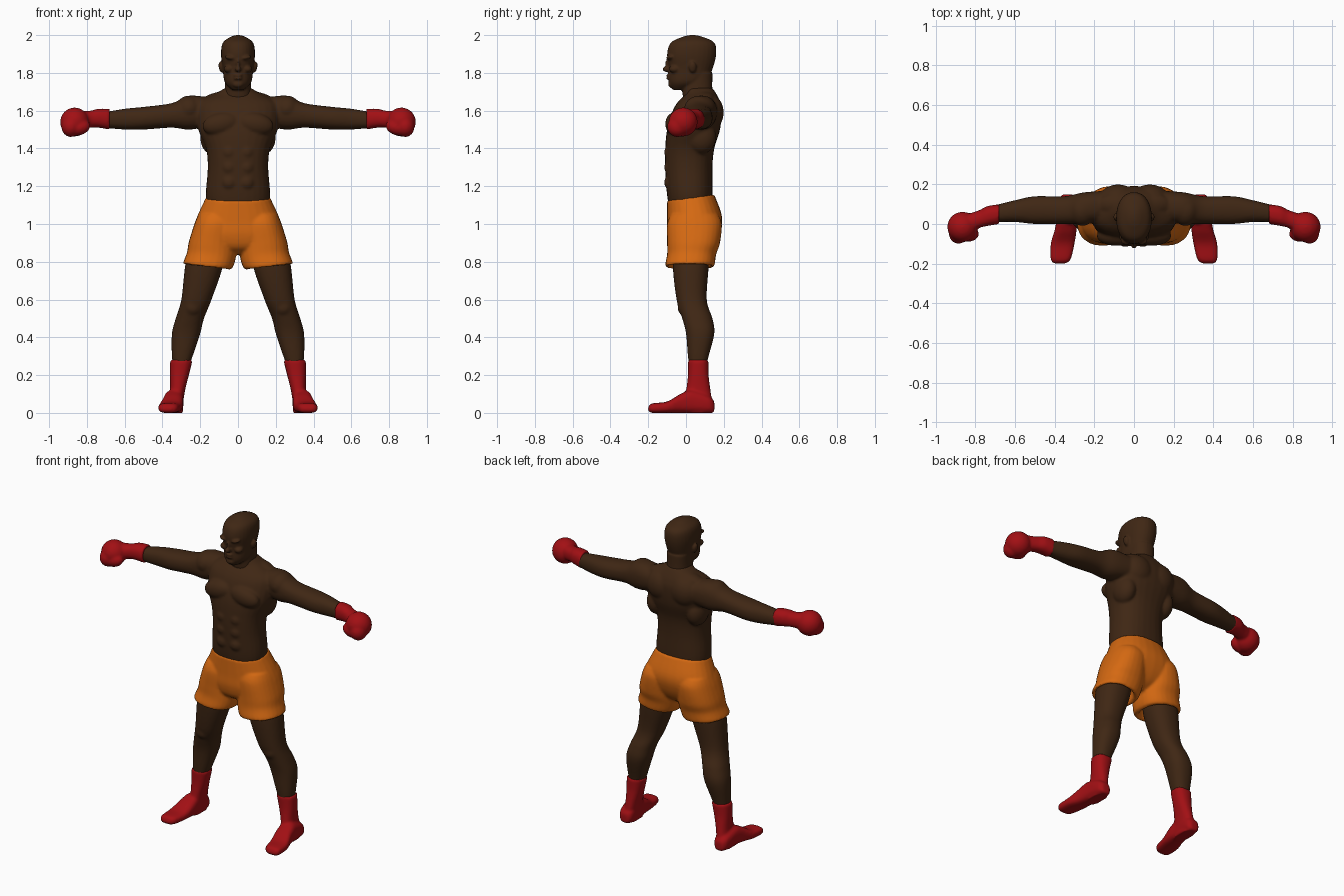
import bpy, bmesh, math
from mathutils import Matrix, Vector

default_cube = bpy.data.objects.get("Cube")
if default_cube:
    bpy.data.objects.remove(default_cube, do_unlink=True)

LEVEL = Vector((0, 0))


def make_material(name, color):
    material = bpy.data.materials.new(name)
    material.use_nodes = True
    material.diffuse_color = (*color, 1)
    shader = material.node_tree.nodes["Principled BSDF"]
    shader.inputs["Base Color"].default_value = (*color, 1)
    shader.inputs["Roughness"].default_value = 0.7
    return material


def catmull_rom(before, start, end, after, t):
    """Blend two neighbouring rings smoothly."""
    return [b + t / 2 * (c - a + t * (2 * a - 5 * b + 4 * c - d + t * (3 * (b - c) + d - a)))
            for a, b, c, d in zip(before, start, end, after)]


def refine(rings, steps=6):
    result = []
    last = len(rings) - 1
    for i in range(last):
        before, after = rings[max(i - 1, 0)], rings[min(i + 2, last)]
        for step in range(steps):
            result.append(catmull_rom(before, rings[i], rings[i + 1], after, step / steps))
    return result + [rings[last]]


def superellipse(power, count=28):
    """Unit cross-section, squarer for higher powers."""
    points = []
    for k in range(count):
        angle = math.tau * k / count
        points.append([math.copysign(abs(f(angle)) ** (2 / power), f(angle))
                       for f in (math.cos, math.sin)])
    return points


def sides(mirror):
    return (1, -1) if mirror else (1,)


def loft(bm, axis, rings, power=2.3, mirror=True, tilt_start=LEVEL, tilt_end=LEVEL):
    """Skin rings of (position, low, high, low, high); the ring plane tilts gradually."""
    names = [axis] + [name for name in "xyz" if name != axis]
    section = superellipse(power)
    rows = refine(rings)
    for side in sides(mirror):
        loops = []
        for index, (position, a_low, a_high, b_low, b_high) in enumerate(rows):
            tilt = tilt_start.lerp(tilt_end, index / len(rows))
            loop = []
            for u, v in section:
                offset = Vector((u * (a_high - a_low), v * (b_high - b_low))) / 2
                place = (position + tilt.dot(offset),
                         offset.x + (a_low + a_high) / 2,
                         offset.y + (b_low + b_high) / 2)
                point = Vector()
                for name, value in zip(names, place):
                    setattr(point, name, value)
                point.x *= side
                loop.append(bm.verts.new(point))
            loops.append(loop)
        for lower, upper in zip(loops, loops[1:]):
            for k in range(len(section)):
                bm.faces.new((lower[k - 1], lower[k], upper[k], upper[k - 1]))
        bm.faces.new(loops[0])
        bm.faces.new(loops[-1])


def trunk(bm, rings, **options):
    """Loft symmetric rings of (height, half width, front, back)."""
    full = [(z, -width, width, front, back) for z, width, front, back in rings]
    loft(bm, "z", full, mirror=False, **options)


def blob(bm, center, radii, mirror=True, turn=0):
    """Rounded mass for a muscle or a facial feature."""
    for side in sides(mirror):
        x, y, z = center
        matrix = (Matrix.Translation((x * side, y, z))
                  @ Matrix.Rotation(turn * side, 4, "Y")
                  @ Matrix.Diagonal((*radii, 1)))
        bmesh.ops.create_icosphere(bm, subdivisions=3, radius=1, matrix=matrix)


def finish(bm, name, material, voxel=0.008, smoothing=4):
    """Fuse the overlapping volumes into one smooth skin."""
    bmesh.ops.recalc_face_normals(bm, faces=bm.faces[:])
    mesh = bpy.data.meshes.new(name)
    bm.to_mesh(mesh)
    bm.free()
    mesh.materials.append(material)
    part = bpy.data.objects.new(name, mesh)
    bpy.context.collection.objects.link(part)
    fuse = part.modifiers.new("fuse", "REMESH")
    fuse.mode = "VOXEL"
    fuse.voxel_size = voxel
    fuse.use_smooth_shade = True
    soften = part.modifiers.new("soften", "SMOOTH")
    soften.factor = 0.5
    soften.iterations = smoothing


skin = make_material("dark brown skin", (0.05, 0.02, 0.007))
red = make_material("red leather", (0.36, 0.005, 0.007))
orange = make_material("orange satin", (0.66, 0.14, 0.006))

# Head and neck
bm = bmesh.new()
trunk(bm, [(1.71, .03, -.07, 0), (1.75, .07, -.09, .1), (1.82, .08, -.09, .14),
           (1.9, .09, -.1, .16), (1.96, .08, -.08, .15), (1.99, .04, -.02, .09),
           (2, .01, .02, .05)], power=2.2)
trunk(bm, [(1.6, .09, 0, .15), (1.7, .07, -.02, .14), (1.8, .07, -.02, .14)])
blob(bm, center=(0, -.1, 1.82), radii=(.016, .025, .016), mirror=False)    # nose tip
blob(bm, center=(0, -.09, 1.85), radii=(.01, .02, .03), mirror=False)      # nose bridge
blob(bm, center=(.04, -.08, 1.88), radii=(.03, .025, .012), turn=-.2)      # brow
blob(bm, center=(.05, -.06, 1.82), radii=(.025, .03, .02))                 # cheekbone
for height in (1.77, 1.787):
    blob(bm, center=(0, -.085, height), radii=(.025, .02, .008), mirror=False)  # lip
blob(bm, center=(0, -.075, 1.74), radii=(.03, .02, .02), mirror=False)     # chin
blob(bm, center=(.09, .035, 1.83), radii=(.012, .02, .03), turn=.2)        # ear
finish(bm, "head", skin, voxel=.006, smoothing=3)

# Torso and arms
bm = bmesh.new()
trunk(bm, [(1.05, .15, -.08, .13), (1.15, .17, -.1, .14), (1.3, .16, -.11, .14),
           (1.4, .17, -.11, .15), (1.5, .21, -.1, .18), (1.6, .22, -.07, .19),
           (1.65, .2, -.04, .18), (1.69, .12, 0, .16), (1.72, .07, 0, .14)])
loft(bm, "x", [(.1, .02, .17, 1.53, 1.66), (.25, 0, .16, 1.5, 1.68), (.35, 0, .14, 1.51, 1.64),
               (.5, 0, .14, 1.5, 1.62), (.6, .01, .12, 1.5, 1.61), (.72, .01, .09, 1.51, 1.59)])
blob(bm, center=(.09, -.06, 1.53), radii=(.1, .05, .06), turn=.2)      # chest
blob(bm, center=(.08, .12, 1.59), radii=(.1, .08, .1))                 # upper back
blob(bm, center=(.26, .07, 1.61), radii=(.07, .08, .07))               # shoulder cap
blob(bm, center=(.1, .1, 1.67), radii=(.09, .05, .03), turn=.2)        # neck slope
blob(bm, center=(.14, .08, 1.46), radii=(.06, .08, .09))               # side of back
for height in (1.22, 1.3, 1.38):
    blob(bm, center=(.045, -.085, height), radii=(.04, .03, .04))      # belly muscles
finish(bm, "torso_and_arms", skin)

# Legs
bm = bmesh.new()
loft(bm, "z", [(.92, .08, .25, -.06, .12), (.78, .08, .28, -.07, .12), (.6, .14, .3, -.05, .11),
               (.5, .18, .33, -.02, .14), (.42, .2, .35, 0, .15), (.3, .24, .35, .01, .12),
               (.22, .27, .34, .02, .1)])
blob(bm, center=(.24, -.01, .56), radii=(.045, .035, .045))            # knee
finish(bm, "legs", skin)

# Shorts: a pelvis with a sloping waist and two hollow, flared legs
bm = bmesh.new()
trunk(bm, [(1.14, .17, -.1, .15), (1.03, .22, -.1, .19), (.95, .24, -.1, .18),
           (.88, .19, -.08, .14), (.84, .06, -.03, .08)], tilt_start=Vector((0, .12)))
loft(bm, "z", [(1.05, .02, .21, -.08, .17), (1, .01, .23, -.1, .19), (.9, .01, .26, -.1, .18),
               (.84, .01, .27, -.1, .16), (.78, .03, .29, -.11, .15), (.78, .06, .27, -.09, .13),
               (.83, .06, .26, -.08, .12)], tilt_end=Vector((.16, 0)))
finish(bm, "shorts", orange)

# Boxing gloves
bm = bmesh.new()
loft(bm, "x", [(.68, 0, .1, 1.5, 1.61), (.74, -.01, .09, 1.51, 1.61),
               (.78, -.02, .07, 1.51, 1.6), (.84, -.05, .05, 1.5, 1.6)])  # cuff
blob(bm, center=(.865, -.015, 1.54), radii=(.077, .077, .077))         # fist
blob(bm, center=(.84, -.05, 1.51), radii=(.06, .04, .04), turn=.3)     # thumb
blob(bm, center=(.885, -.045, 1.515), radii=(.05, .055, .055))         # knuckles
finish(bm, "gloves", red)

# Boots: shaft and foot
bm = bmesh.new()
loft(bm, "z", [(.28, .24, .36, .01, .12), (.2, .26, .36, .01, .12), (.12, .28, .36, 0, .13),
               (.05, .29, .37, -.02, .14), (0, .29, .37, -.02, .14)])
loft(bm, "y", [(.15, .31, .36, 0, .06), (.12, .29, .38, 0, .09), (.03, .29, .39, 0, .12),
               (-.03, .29, .4, 0, .1), (-.1, .3, .42, 0, .06), (-.18, .32, .42, 0, .05),
               (-.2, .35, .4, .01, .03)], power=2.8)
finish(bm, "boots", red)
